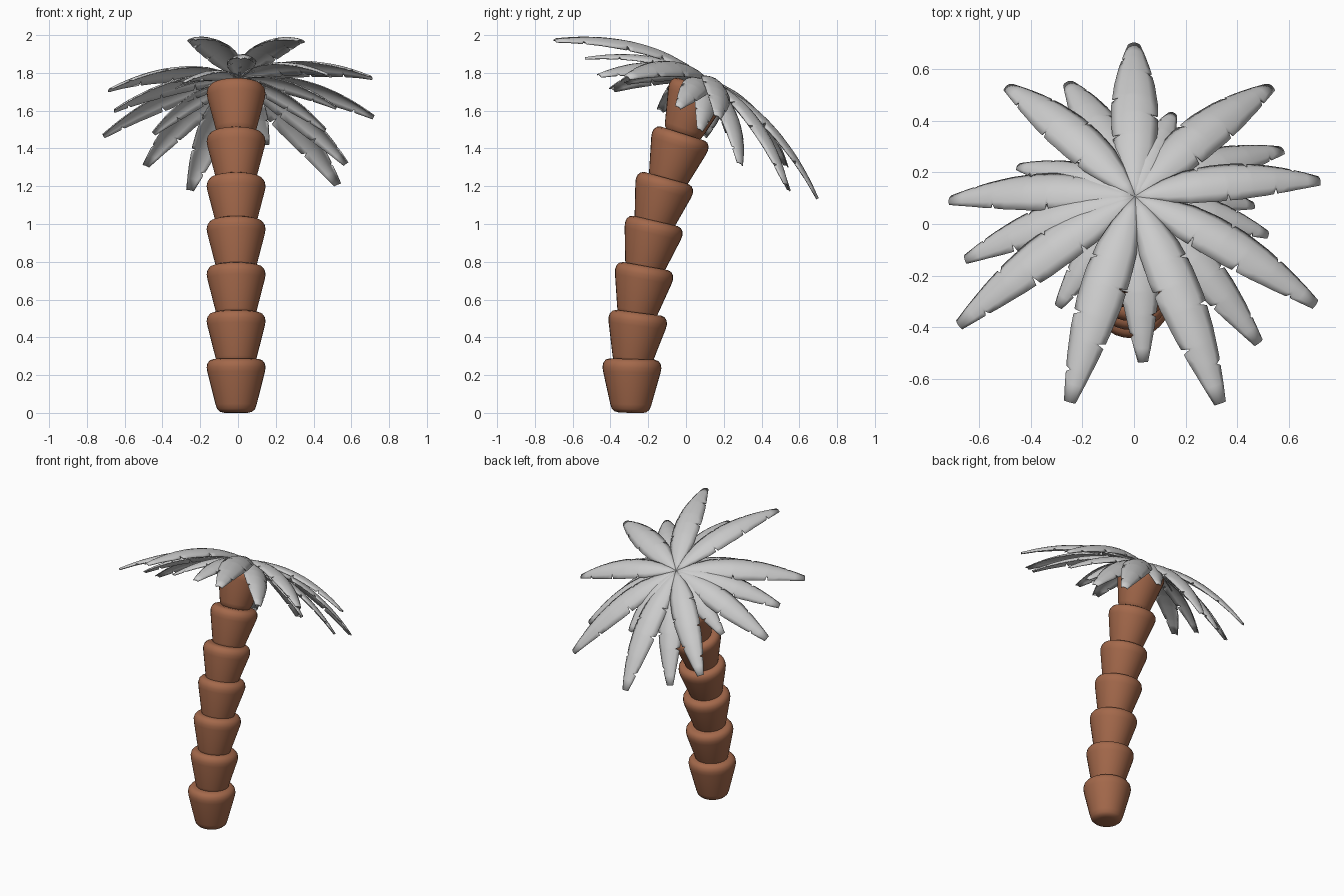
import bpy, bmesh, math, random
from mathutils import Vector

if "Cube" in bpy.data.objects:
    bpy.data.objects.remove(bpy.data.objects["Cube"])

random.seed(4)


def make_object(name, verts, faces):
    mesh = bpy.data.meshes.new(name)
    mesh.from_pydata(verts, [], faces)
    bm = bmesh.new()
    bm.from_mesh(mesh)
    bmesh.ops.recalc_face_normals(bm, faces=bm.faces)
    bm.to_mesh(mesh)
    bm.free()
    obj = bpy.data.objects.new(name, mesh)
    bpy.context.collection.objects.link(obj)
    bpy.ops.object.select_all(action='DESELECT')
    obj.select_set(True)
    bpy.context.view_layer.objects.active = obj
    bpy.ops.object.shade_smooth_by_angle(angle=math.radians(40))
    return obj


# Trunk: stacked tapered pots, lathed from one rounded profile
brown = bpy.data.materials.new("bark")
brown.diffuse_color = (0.37, 0.14, 0.07, 1)
brown.use_nodes = True
brown.node_tree.nodes["Principled BSDF"].inputs["Base Color"].default_value = brown.diffuse_color
HEIGHT, SIDES = 0.285, 32
profile = [(0.06, 0), (0.085, 0.006), (0.1, 0.02), (0.109, 0.045), (0.152, 0.215),
           (0.156, 0.24), (0.152, 0.262), (0.14, 0.278), (0.12, HEIGHT)]


def trunk_segment(i, y, z, tilt):
    verts = [(r * math.cos(a), r * math.sin(a), h) for r, h in profile
             for a in [2 * math.pi * k / SIDES for k in range(SIDES)]]
    faces = [(j * SIDES + k, j * SIDES + (k + 1) % SIDES,
              (j + 1) * SIDES + (k + 1) % SIDES, (j + 1) * SIDES + k)
             for j in range(len(profile) - 1) for k in range(SIDES)]
    faces.append(tuple(reversed(range(SIDES))))
    faces.append(tuple(range(len(verts) - SIDES, len(verts))))
    obj = make_object(f"trunk_segment_{i}", verts, faces)
    obj.rotation_euler.x = -tilt
    obj.location = (-0.01, y - HEIGHT * math.sin(tilt), z - HEIGHT * math.cos(tilt))
    obj.data.materials.append(brown)


# top centre (y, z) and forward lean of each pot
for i, seg in enumerate([(-0.285, 0.285, 0.03), (-0.25, 0.53, 0.13), (-0.214, 0.777, 0.18),
                         (-0.161, 1.016, 0.23), (-0.103, 1.243, 0.27),
                         (-0.018, 1.479, 0.31), (0.072, 1.733, 0.34)]):
    trunk_segment(i + 1, *seg)

# Fronds: arched, bowed leaves with small tears in their edges
ORIGIN = Vector((0.005, 0.105, 1.77))
AXIS = Vector((0, math.sin(0.53), math.cos(0.53)))
outline = [(0, 0.008), (0.08, 0.03), (0.16, 0.055), (0.28, 0.08), (0.42, 0.09),
           (0.56, 0.09), (0.7, 0.078), (0.82, 0.06), (0.93, 0.038), (1, 0.022)]
COLUMNS = [-1, -0.67, -0.33, 0, 0.33, 0.67, 1]


def half_width(t):
    for (t0, w0), (t1, w1) in zip(outline, outline[1:]):
        if t <= t1:
            return w0 + (w1 - w0) * (t - t0) / (t1 - t0)
    return outline[-1][1]


def frond(i, tip):
    span = Vector(tip) - ORIGIN
    length = span.length
    size = 0.35 + 0.65 * length / 0.885
    side = AXIS.cross(span).normalized()
    # rows along the leaf: (position, left edge scale, right edge scale)
    rows = [(t, 1, 1) for t, w in outline]
    for k, base in enumerate([0.36, 0.48, 0.61, 0.75, 0.87]):
        t = base + random.uniform(-0.02, 0.02)
        cut = random.uniform(0.6, 0.75)
        rows = [r for r in rows if abs(r[0] - t) > 0.02]
        rows += [(t - 0.011, 1, 1), (t, cut, 1) if (k + i) % 2 else (t, 1, cut),
                 (t + 0.011, 1, 1)]
    rows.sort()
    verts = []
    for t, left, right in rows:
        bow = 0.105 * length
        p = ORIGIN + span * t + AXIS * bow * 4 * t * (1 - t)
        tangent = (span + AXIS * bow * 4 * (1 - 2 * t)).normalized()
        up = tangent.cross(side).normalized()
        if up.dot(AXIS) < 0:
            up = -up
        w = half_width(t) * size
        for u in COLUMNS:
            s = u * (left if u < 0 else right)
            verts.append(p + side * w * s - up * w * 0.4 * s * s)
    n = len(COLUMNS)
    faces = [(r * n + c, r * n + c + 1, (r + 1) * n + c + 1, (r + 1) * n + c)
             for r in range(len(rows) - 1) for c in range(n - 1)]
    obj = make_object(f"frond_{i + 1:02d}", verts, faces)
    solid = obj.modifiers.new("thickness", 'SOLIDIFY')
    solid.thickness = 0.006
    solid.offset = 0


# frond tips: nine long ones, then the shorter ones between them
tips = [(0, 0.70, 1.135), (0.53, 0.535, 1.21), (0.72, 0.17, 1.57), (0.705, -0.31, 1.78),
        (0.335, -0.695, 1.975), (-0.25, -0.69, 1.98), (-0.68, -0.39, 1.715),
        (-0.715, 0.095, 1.47), (-0.49, 0.535, 1.31),
        (-0.255, 0.55, 1.18), (0.15, 0.43, 1.42), (0.575, 0.29, 1.32), (0.465, 0.075, 1.5),
        (0.52, -0.04, 1.62), (0.485, -0.46, 1.79), (0.035, -0.535, 1.88),
        (-0.295, -0.32, 1.75), (-0.655, -0.135, 1.605), (-0.45, 0.225, 1.48)]
for i, tip in enumerate(tips):
    frond(i, tip)
